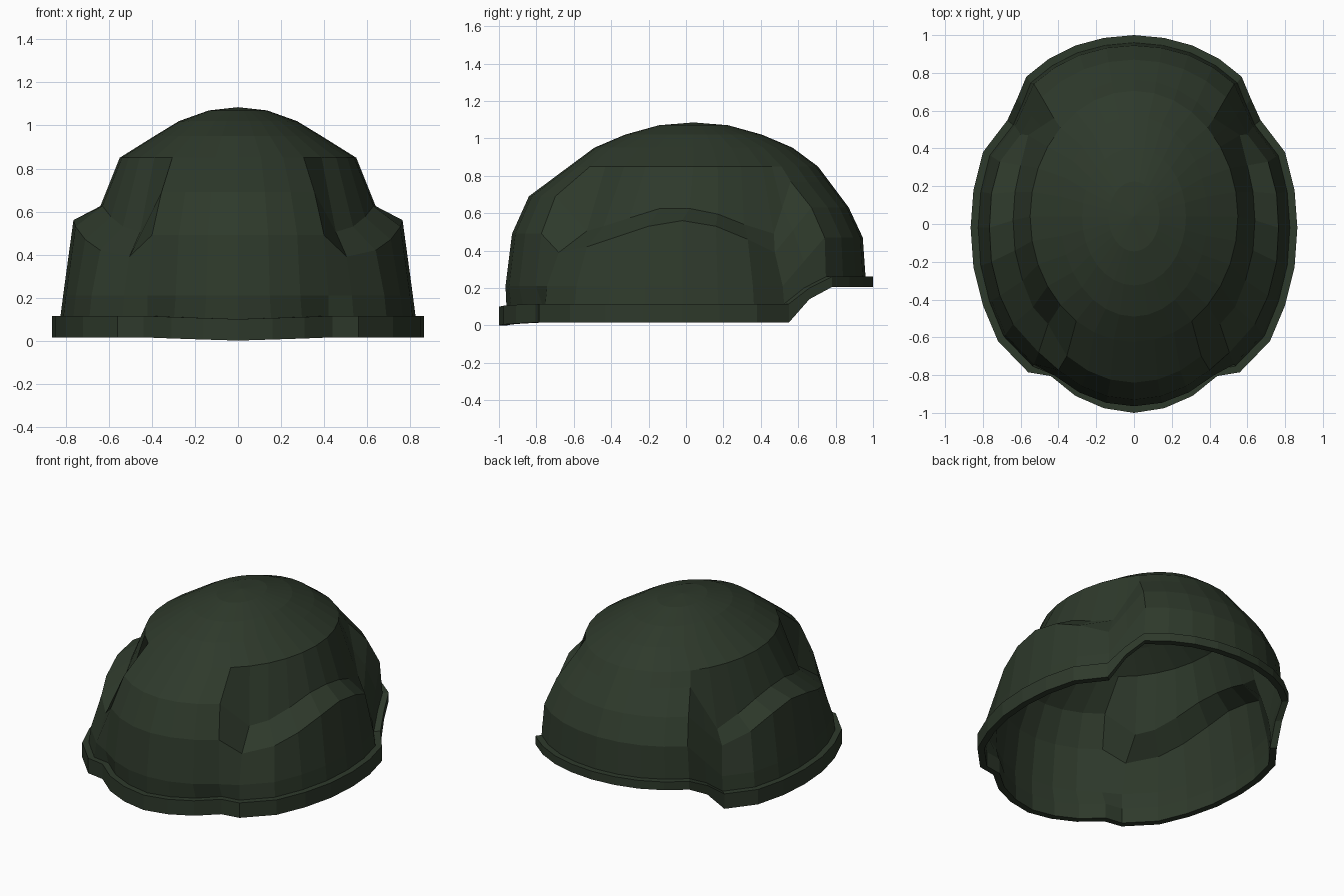
import bpy, bmesh
from math import sin, cos, radians, hypot

if "Cube" in bpy.data.objects:
    bpy.data.objects.remove(bpy.data.objects["Cube"])

green = bpy.data.materials.new("dark_green")
green.diffuse_color = (0.027, 0.041, 0.024, 1)
green.use_nodes = True
green.node_tree.nodes["Principled BSDF"].inputs["Base Color"].default_value = green.diffuse_color

# Half outline of the rim, front centre round to back centre
RIM = [(0, -1), (.16, -.975), (.31, -.91), (.44, -.805), (.56, -.785), (.72, -.62),
       (.80, -.43), (.85, -.23), (.865, -.02), (.85, .18), (.80, .38), (.67, .55),
       (.62, .66), (.57, .78), (.45, .875), (.31, .945), (.16, .985), (0, 1)]
N = len(RIM)
BACK = 13          # first column of the raised back
RISE = 12          # column where the rim climbs

# Ear bulge: lower and upper edge of its shoulder, columns 4 to 11
EAR_LOW = [(.505, -.68, .39), (.64, -.53, .42), (.71, -.38, .47), (.755, -.2, .53),
           (.765, -.02, .56), (.755, .16, .53), (.71, .33, .46), (.60, .475, .39)]
EAR_HIGH = [(.455, -.53, .505), (.535, -.44, .53), (.59, -.3, .575), (.63, -.14, .625),
            (.64, .02, .625), (.63, .17, .595), (.60, .31, .54), (.56, .47, .49)]

# Wall rows as (half width, depth, height, squareness), rows 1 to 3
FRONT_ROWS = [(.757, .965, .21, 1), (.72, .93, .49, 1), (.64, .84, .69, 1)]
BACK_ROWS = [(.75, .945, .47, .7), (.69, .87, .63, .75), (.60, .765, .77, .9)]
# Dome rings as (half width, depth, height)
DOME = [(.55, .665, .85), (.39, .53, .95), (.275, .365, 1.02), (.135, .185, 1.07)]
APEX = (0, .04, 1.085)


def rim_z(i):
    if i >= BACK:
        return .205, .26
    if i == RISE:
        return .14, .2
    drop = max(0, .015 - .005 * i)
    return .015 - drop, .115 - drop


def inset(i, d):
    x, y = RIM[i]
    k = 1 - d / hypot(x, y)
    return x * k, y * k


def wall(row, t):
    a, b, z, p = row
    c = -cos(t)
    return a * sin(t), b * abs(c) ** p * (1 if c > 0 else -1), z


def shell_column(i):
    t = radians(11.25 * (i if i < RISE else i - 1))
    col = [(*inset(i, .04), rim_z(i)[1])]
    if 4 <= i < RISE:
        col += [(*inset(i, .052), .21), EAR_LOW[i - 4], EAR_HIGH[i - 4]]
    else:
        col += [wall(r, t) for r in (FRONT_ROWS if i < 4 else BACK_ROWS)]
    col += [(a * sin(t), .04 - b * cos(t), z) for a, b, z in DOME]
    return col


def mirrored(cols):
    return cols + [[(-x, y, z) for x, y, z in c] for c in cols[-2:0:-1]]


def make(name, cols, closed=False, apex=None):
    bm = bmesh.new()
    grid = [[bm.verts.new(p) for p in c] for c in cols]
    top = bm.verts.new(apex) if apex else None
    rows = len(cols[0])
    for i, a in enumerate(grid):
        b = grid[(i + 1) % len(grid)]
        for j in range(rows if closed else rows - 1):
            k = (j + 1) % rows
            bm.faces.new((a[j], b[j], b[k], a[k]))
        if top:
            bm.faces.new((a[-1], b[-1], top))
    bmesh.ops.recalc_face_normals(bm, faces=bm.faces[:])
    me = bpy.data.meshes.new(name)
    bm.to_mesh(me)
    bm.free()
    me.materials.append(green)
    ob = bpy.data.objects.new(name, me)
    bpy.context.collection.objects.link(ob)
    return ob


# Shell: thin faceted skin with side bulges and a dome
columns = [shell_column(i) for i in range(N)]
columns[RISE] = [columns[RISE][0]] + [
    tuple((p + q) / 2 for p, q in zip(a, b))
    for a, b in zip(columns[RISE - 1][1:], columns[RISE + 1][1:])]
make("helmet_shell", mirrored(columns), apex=APEX)

# Rim: rectangular band round the opening
band = []
for i in range(N):
    lo, hi = rim_z(i)
    inner = inset(i, .042)
    band.append([(*RIM[i], hi), (*RIM[i], lo), (*inner, lo), (*inner, hi)])
make("helmet_rim", mirrored(band), closed=True)
